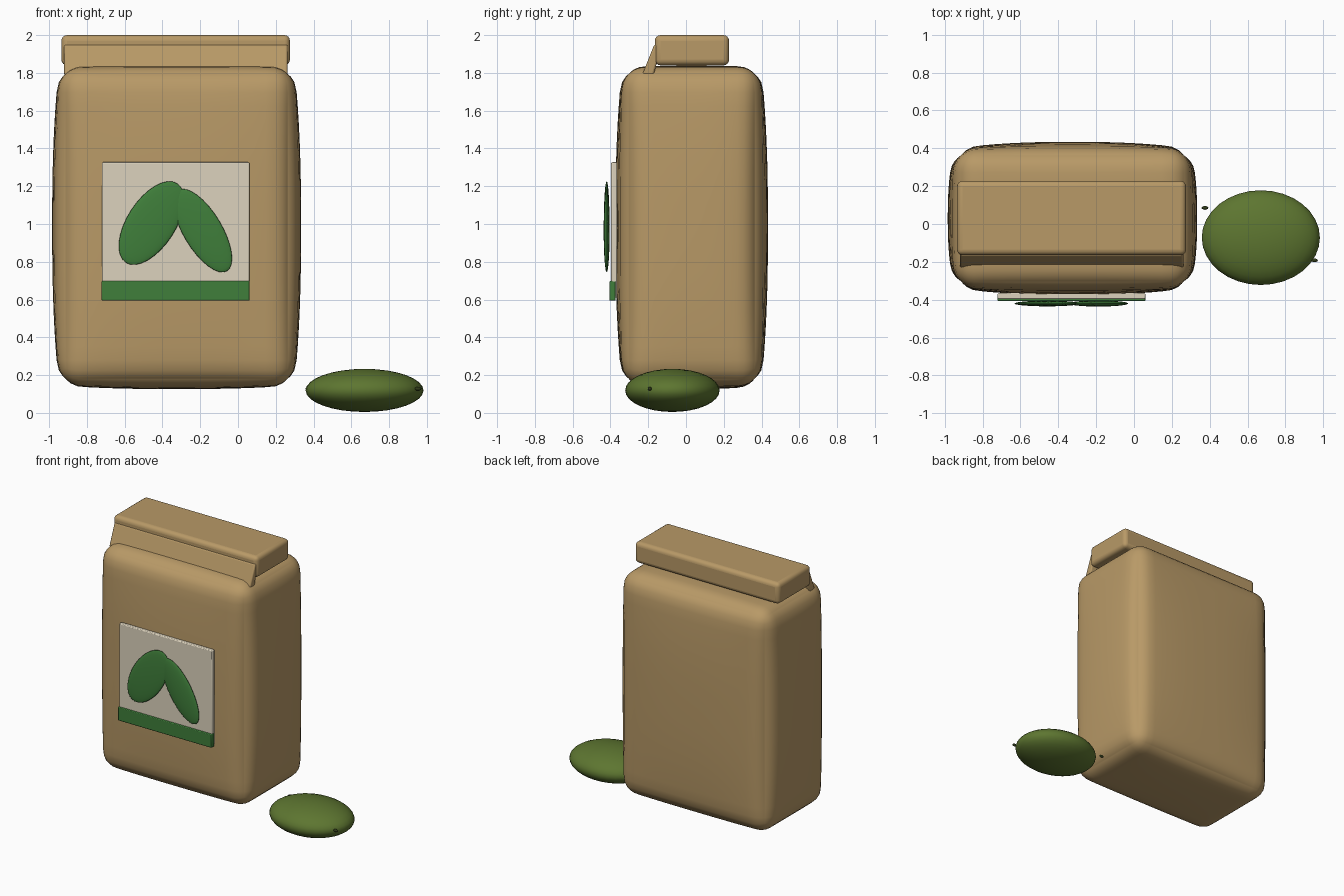
import bpy, bmesh, math
from mathutils import Vector

if "Cube" in bpy.data.objects:
    bpy.data.objects.remove(bpy.data.objects["Cube"])


def material(name, rgb):
    m = bpy.data.materials.new(name)
    m.use_nodes = True
    m.diffuse_color = (*rgb, 1)
    bsdf = m.node_tree.nodes["Principled BSDF"]
    bsdf.inputs["Base Color"].default_value = (*rgb, 1)
    bsdf.inputs["Roughness"].default_value = 0.8
    return m


kraft = material("kraft paper", (0.48, 0.32, 0.135))
cream = material("cream label", (0.72, 0.65, 0.51))
green = material("leaf green", (0.05, 0.21, 0.043))
olive = material("olive green", (0.11, 0.18, 0.03))
dark = material("dark stem", (0.03, 0.045, 0.01))


def finish(name, bm, mat, angle=180):
    bmesh.ops.recalc_face_normals(bm, faces=bm.faces)
    me = bpy.data.meshes.new(name)
    bm.to_mesh(me)
    bm.free()
    me.materials.append(mat)
    ob = bpy.data.objects.new(name, me)
    bpy.context.collection.objects.link(ob)
    bpy.ops.object.select_all(action="DESELECT")
    ob.select_set(True)
    bpy.context.view_layer.objects.active = ob
    bpy.ops.object.shade_smooth_by_angle(angle=math.radians(angle))
    return ob


def bevel(ob, width, segments):
    mod = ob.modifiers.new("soft edges", "BEVEL")
    mod.width, mod.segments, mod.limit_method = width, segments, "ANGLE"


def box(name, lo, hi, mat, width, segments=2):
    bm = bmesh.new()
    bmesh.ops.create_cube(bm, size=1)
    lo, hi = Vector(lo), Vector(hi)
    for v in bm.verts:
        v.co = (lo + hi) / 2 + v.co * (hi - lo)
    ob = finish(name, bm, mat, 40)
    bevel(ob, width, segments)
    return ob


def ellipsoid(name, centre, radii, mat, tilt=0, segments=32):
    bm = bmesh.new()
    bmesh.ops.create_uvsphere(bm, u_segments=segments, v_segments=segments // 2, radius=1)
    for v in bm.verts:
        v.co *= Vector(radii)
    ob = finish(name, bm, mat)
    ob.location = centre
    ob.rotation_euler.y = math.radians(tilt)
    return ob


# Filled bag: rounded box whose sides puff out towards their middles
half, radius = Vector((0.623, 0.368, 0.842)), 0.12
puff = Vector((0.036, 0.036, 0.02))
bm = bmesh.new()
bmesh.ops.create_cube(bm, size=2)
bmesh.ops.subdivide_edges(bm, edges=bm.edges[:], cuts=21, use_grid_fill=True)
for v in bm.verts:
    p = Vector([math.sin(c * math.pi / 2) for c in v.co])
    q = Vector([c * h for c, h in zip(p, half)])
    core = Vector([max(radius - h, min(h - radius, c)) for c, h in zip(q, half)])
    q = core + (q - core).normalized() * radius
    for i in range(3):
        swell = 1.0
        for j in range(3):
            if j != i:
                swell *= 1 - abs(p[j]) ** 2.5
        if i == 2 and p.z > 0:
            swell *= 0.4
        q[i] += puff[i] * p[i] * swell
    v.co = q + Vector((-0.325, 0.03, 0.988))
finish("bag_body", bm, kraft)

# Rolled top and the folded flap in front of it
box("folded_top", (-0.935, -0.165, 1.84), (0.275, 0.228, 2.0), kraft, 0.03, 4)
bm = bmesh.new()
profile = [(-0.232, 1.79), (-0.172, 1.785), (-0.13, 1.95), (-0.168, 1.95)]
face = bm.faces.new([bm.verts.new((-0.92, y, z)) for y, z in profile])
side = bmesh.ops.extrude_face_region(bm, geom=[face])["geom"]
for v in side:
    if isinstance(v, bmesh.types.BMVert):
        v.co.x = 0.262
bevel(finish("front_flap", bm, kraft, 40), 0.01, 3)

# Label with its band and pair of leaves
box("label", (-0.72, -0.396, 0.61), (0.06, -0.365, 1.327), cream, 0.006)
box("label_band", (-0.722, -0.406, 0.595), (0.062, -0.372, 0.698), green, 0.005)
ellipsoid("right_leaf", (-0.458, -0.42, 1.005), (0.128, 0.015, 0.25), green, 33)
ellipsoid("left_leaf", (-0.187, -0.42, 0.965), (0.102, 0.016, 0.25), green, -31)

# Loose fruit with a small stub at each end
ellipsoid("fruit", (0.67, -0.072, 0.119), (0.312, 0.25, 0.114), olive)
for name, x, y in (("fruit_stem", 0.375, 0.085), ("fruit_tip", 0.953, -0.192)):
    ellipsoid(name, (x, y, 0.128), (0.018, 0.01, 0.01), dark, 0, 12)
